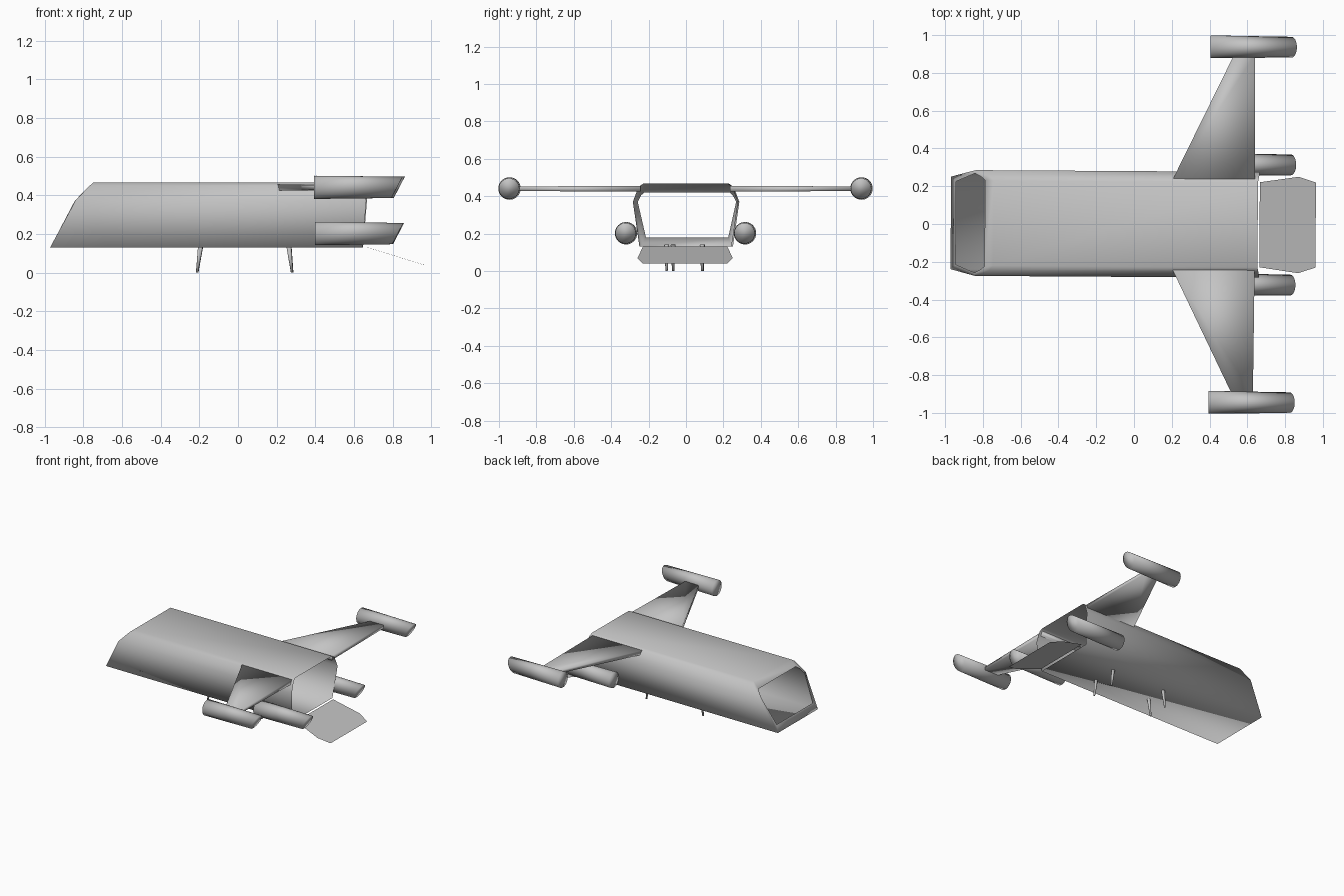
import bpy, bmesh, math
from mathutils import Matrix, Vector

cube = bpy.data.objects.get("Cube")
if cube:
    bpy.data.objects.remove(cube, do_unlink=True)

GREY = (0.55, 0.55, 0.55, 1)
mat = bpy.data.materials.new("hull grey")
mat.use_nodes = True
mat.diffuse_color = GREY
mat.node_tree.nodes["Principled BSDF"].inputs["Base Color"].default_value = GREY

# The whole craft is yawed very slightly
YAW = Matrix.Rotation(math.radians(-0.35), 4, 'Z')


def finish(name, bm, smooth=True):
    bmesh.ops.recalc_face_normals(bm, faces=bm.faces)
    bm.transform(YAW)
    mesh = bpy.data.meshes.new(name)
    bm.to_mesh(mesh)
    bm.free()
    mesh.materials.append(mat)
    for p in mesh.polygons:
        p.use_smooth = smooth
    obj = bpy.data.objects.new(name, mesh)
    bpy.context.collection.objects.link(obj)
    return obj


def mirrored(half):
    """Close a half outline (bottom to top) into a full ring about y = 0."""
    return half + [(x, -y, z) for x, y, z in reversed(half)]


def bridge(bm, a, b):
    for i in range(len(a)):
        j = (i + 1) % len(a)
        bm.faces.new((a[i], a[j], b[j], b[i]))


def rod(bm, start, end, r1, r2, sides):
    """Tapered round bar between two points."""
    a, b = Vector(start), Vector(end)
    turn = (b - a).to_track_quat('Z', 'Y').to_matrix().to_4x4()
    bmesh.ops.create_cone(bm, cap_ends=True, segments=sides, radius1=r1, radius2=r2,
                          depth=(b - a).length,
                          matrix=Matrix.Translation((a + b) / 2) @ turn)


# Hollow hull: open tail, slanted nose with an inset frame around its opening
tail = mirrored([(.645, .245, .13), (.665, .28, .37), (.66, .25, .45), (.655, .225, .467)])
nose = mirrored([(-.97, .245, .13), (-.84, .28, .37), (-.765, .25, .45), (-.745, .225, .467)])
opening = mirrored([(-.943, .22, .18), (-.843, .263, .37), (-.81, .245, .405), (-.79, .228, .42)])
bm = bmesh.new()
rings = [[bm.verts.new(p) for p in ring] for ring in (tail, nose, opening)]
bridge(bm, rings[0], rings[1])
bridge(bm, rings[1], rings[2])
finish("hull", bm)

# Loading ramp lowered behind the tail
bm = bmesh.new()
half = [(.665, .225), (.87, .255), (.962, .225)]
outline = half + [(x, -y) for x, y in reversed(half)]
bm.faces.new([bm.verts.new((x, y, .132 - (x - .665) * .31)) for x, y in outline])
finish("ramp", bm, smooth=False)

for side, label in ((1, "left"), (-1, "right")):
    # Swept wing slab
    bm = bmesh.new()
    plan = [(.205, .24), (.64, .24), (.635, .9), (.525, .9)]
    low, high = [[bm.verts.new((x, side * y, .44 + s * (.016 if y < .5 else .012)))
                  for x, y in plan] for s in (-1, 1)]
    bridge(bm, low, high)
    bm.faces.new(low)
    bm.faces.new(high)
    finish(label + "_wing", bm)

    # Engine pods with a raked rear end
    for part, y, z in (("wingtip_engine", .941, .441), ("lower_engine", .318, .202)):
        bm = bmesh.new()
        rod(bm, (.4, side * y, z), (.828, side * y, z), .06, .055, 32)
        for v in bm.verts:
            if v.co.x > .6:
                v.co.x += (v.co.z - z) * .52
        finish(f"{label}_{part}", bm)

# Landing legs, splayed fore and aft
for name, top, foot, ys in (("front_leg", -.193, -.211, (.088, -.07)),
                            ("rear_leg", .263, .28, (.088, -.102))):
    for y, label in zip(ys, ("left", "right")):
        bm = bmesh.new()
        rod(bm, (top, y, .14), (foot, y, .001), .013, .006, 12)
        finish(f"{label}_{name}", bm)
